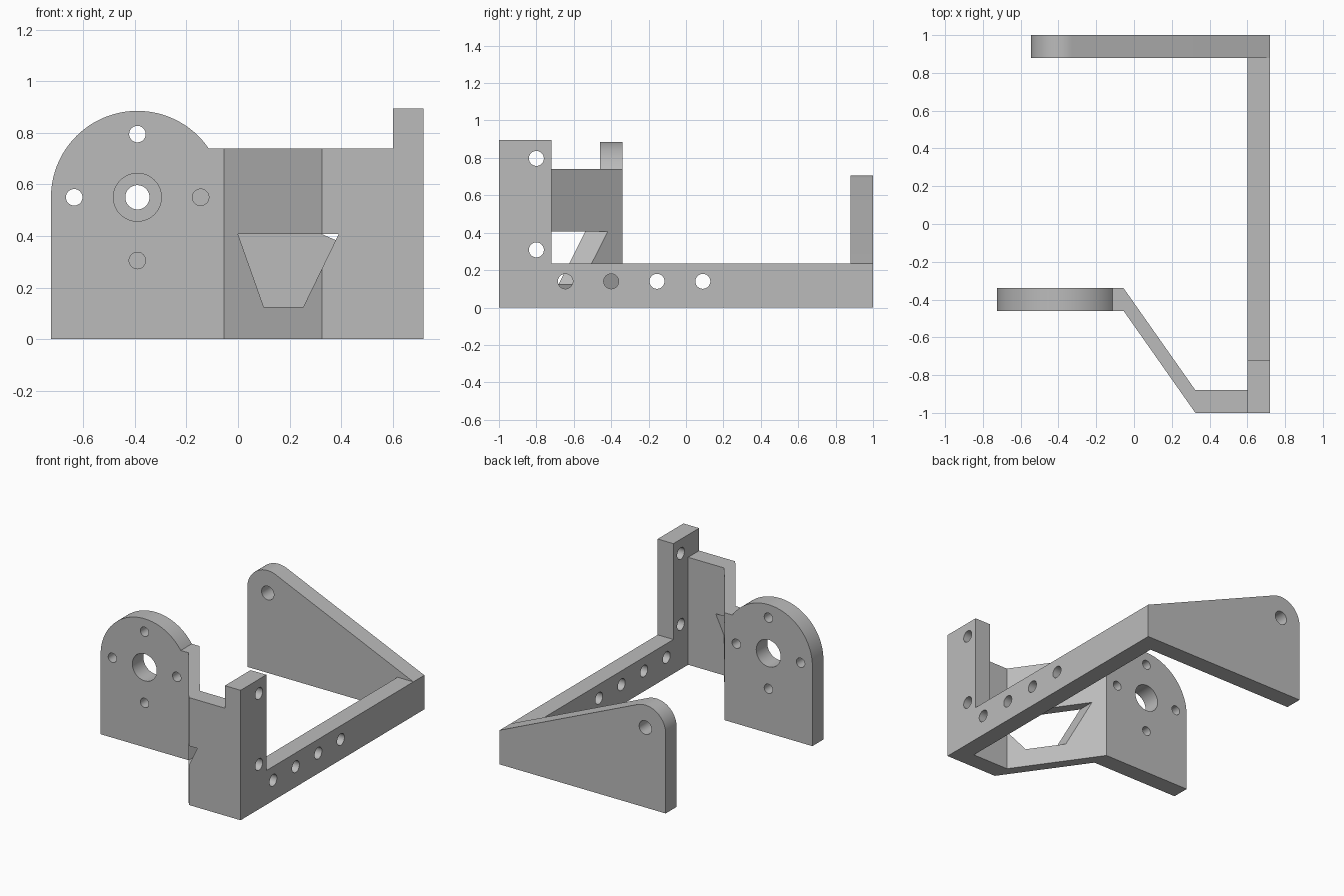
import bpy, bmesh
from math import sin, cos, pi, acos, atan2, hypot, radians
from mathutils import Vector

cube = bpy.data.objects.get("Cube")
if cube:
    bpy.data.objects.remove(cube, do_unlink=True)

# Shared dimensions
THICK = 0.12
RIGHT, BACK = 0.72, 1.0
RAIL_TOP, WALL_TOP = 0.235, 0.74
AXIS_X, AXIS_Z = -0.39, 0.55      # common axis of motor plate and rear arm
INNER_X, PLATE_Y, FOLD_X, FRONT_FOLD_X = RIGHT - THICK, -0.46, -0.055, 0.325

grey = bpy.data.materials.new("plain grey")
grey.use_nodes = True
grey.diffuse_color = (0.5, 0.5, 0.5, 1)
grey.node_tree.nodes["Principled BSDF"].inputs["Base Color"].default_value = (0.5, 0.5, 0.5, 1)


def prism(name, outline, axis, start, end):
    """Extrude a 2D outline along an axis; the outline uses the other two axes in order."""
    def place(p, d):
        co = list(p)
        co.insert("xyz".index(axis), d)
        return Vector(co)
    bm = bmesh.new()
    face = bm.faces.new([bm.verts.new(place(p, start)) for p in outline])
    out = bmesh.ops.extrude_face_region(bm, geom=[face])
    verts = [g for g in out["geom"] if isinstance(g, bmesh.types.BMVert)]
    bmesh.ops.translate(bm, verts=verts, vec=place((0, 0), end - start))
    bmesh.ops.recalc_face_normals(bm, faces=bm.faces)
    mesh = bpy.data.meshes.new(name)
    bm.to_mesh(mesh)
    bm.free()
    mesh.materials.append(grey)
    obj = bpy.data.objects.new(name, mesh)
    bpy.context.collection.objects.link(obj)
    return obj


def arc(cx, cz, r, a0, a1, steps):
    return [(cx + r * cos(a0 + (a1 - a0) * i / steps),
             cz + r * sin(a0 + (a1 - a0) * i / steps)) for i in range(steps + 1)]


def combine(target, tool, operation):
    mod = target.modifiers.new(operation.lower(), "BOOLEAN")
    mod.operation, mod.solver, mod.object = operation, "EXACT", tool
    bpy.context.view_layer.objects.active = target
    bpy.ops.object.modifier_apply(modifier=mod.name)
    bpy.data.objects.remove(tool, do_unlink=True)


def drill(target, axis, u, v, r, start, end):
    cutter = prism("drill", arc(u, v, r, 0, 2 * pi, 48)[:-1], axis, start, end)
    combine(target, cutter, "DIFFERENCE")


# Motor plate: round top running into the straight wall height
R = 0.335
meet = atan2(WALL_TOP - AXIS_Z, (R**2 - (WALL_TOP - AXIS_Z)**2) ** 0.5)
outline = [(AXIS_X - R, 0), (FOLD_X, 0), (FOLD_X, WALL_TOP)]
outline += arc(AXIS_X, AXIS_Z, R, meet, pi, 48)
bracket = prism("bracket", outline, "y", PLATE_Y, PLATE_Y + THICK)
drill(bracket, "y", AXIS_X, AXIS_Z, 0.093, -0.6, -0.2)
for i in range(4):
    a = i * pi / 2
    drill(bracket, "y", AXIS_X + 0.245 * cos(a), AXIS_Z + 0.245 * sin(a), 0.032, -0.6, -0.2)

# Angled wall and front wall, with the tapered window
path = [(FOLD_X, PLATE_Y), (FRONT_FOLD_X, -BACK), (INNER_X, -BACK)]
wall = prism("angled_wall", path + [(x, y + THICK) for x, y in reversed(path)], "z", 0, WALL_TOP)
window = prism("window", [(0, 0.407), (0.1, 0.125), (0.253, 0.125), (0.39, 0.407)], "y", -1.2, -0.2)
combine(wall, window, "DIFFERENCE")

# Side rail with the upright post at the front
rail = prism("side_rail", [(-BACK, 0), (BACK, 0), (BACK, RAIL_TOP), (-0.72, RAIL_TOP),
                           (-0.72, 0.895), (-BACK, 0.895)], "x", INNER_X, RIGHT)
for i in range(4):
    drill(rail, "x", -0.645 + 0.245 * i, 0.14, 0.04, 0.5, 0.8)
for z in (0.308, 0.797):
    drill(rail, "x", -0.8, z, 0.04, 0.5, 0.8)

# Rear arm: the sloped top is tangent to the rounded end
r = 0.155
dx, dz = RIGHT - AXIS_X, RAIL_TOP - AXIS_Z
tangent = atan2(dz, dx) + acos(r / hypot(dx, dz))
outline = [(AXIS_X - r, 0), (RIGHT, 0), (RIGHT, RAIL_TOP)]
outline += arc(AXIS_X, AXIS_Z, r, tangent, pi, 24)
arm = prism("rear_arm", outline, "y", BACK - THICK, BACK)
drill(arm, "y", AXIS_X, AXIS_Z, 0.047, 0.7, 1.2)

# Join into a single solid and clear the seams on flat faces
for part in (wall, rail, arm):
    combine(bracket, part, "UNION")
bm = bmesh.new()
bm.from_mesh(bracket.data)
bmesh.ops.remove_doubles(bm, verts=bm.verts, dist=0.0001)
bmesh.ops.dissolve_limit(bm, angle_limit=radians(0.5), verts=bm.verts, edges=bm.edges)
bm.to_mesh(bracket.data)
bm.free()

bpy.ops.object.select_all(action="DESELECT")
bracket.select_set(True)
bpy.context.view_layer.objects.active = bracket
bpy.ops.object.shade_smooth_by_angle(angle=radians(30))
